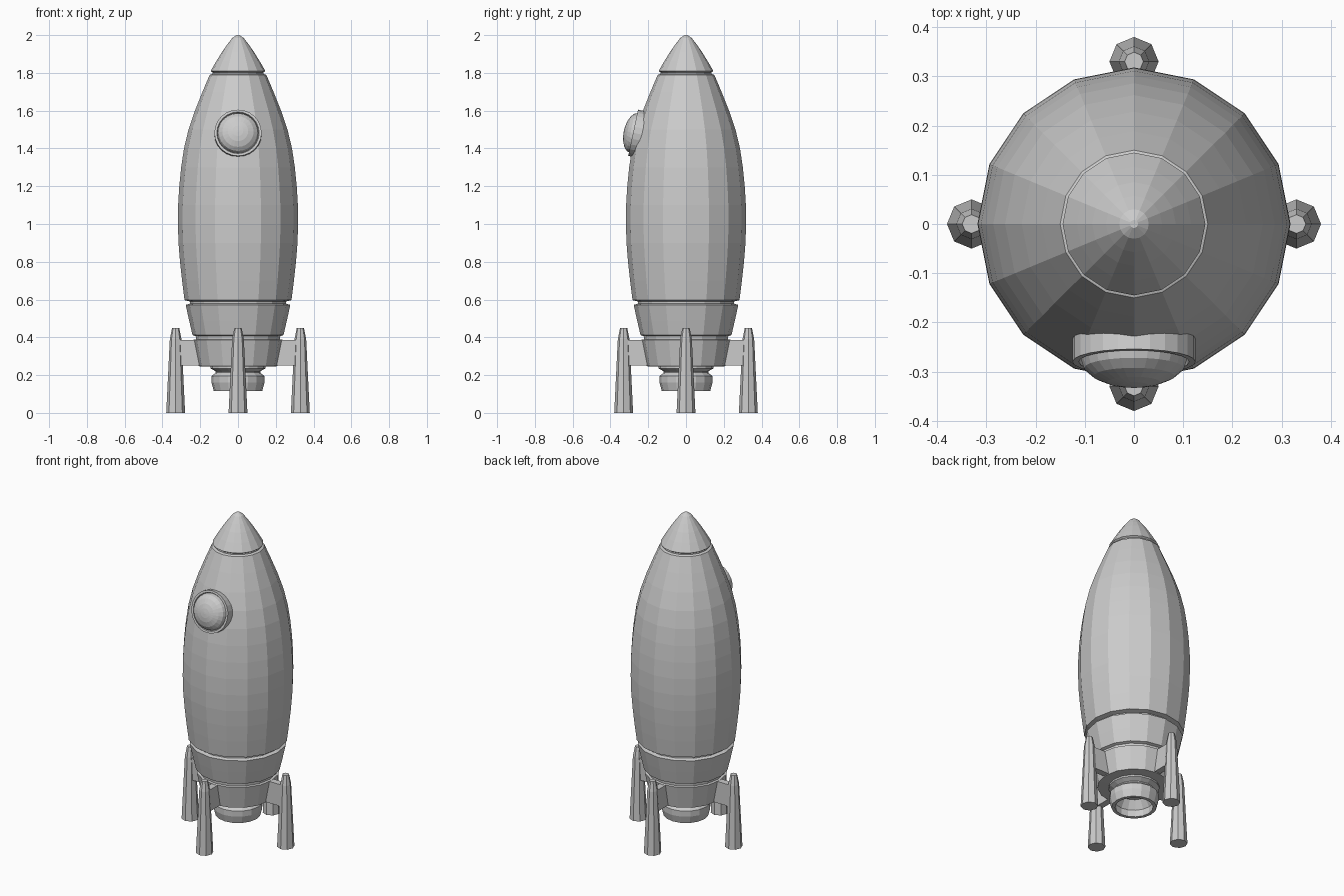
import bpy, bmesh, math
from mathutils import Matrix

if "Cube" in bpy.data.objects:
    bpy.data.objects.remove(bpy.data.objects["Cube"])

grey = bpy.data.materials.new("light grey")
grey.diffuse_color = (0.6, 0.6, 0.6, 1)
grey.use_nodes = True
grey.node_tree.nodes["Principled BSDF"].inputs["Base Color"].default_value = grey.diffuse_color


def finish(name, bm, matrix=None):
    bmesh.ops.remove_doubles(bm, verts=bm.verts, dist=1e-5)
    bmesh.ops.recalc_face_normals(bm, faces=bm.faces)
    if matrix is not None:
        bm.transform(matrix)
    me = bpy.data.meshes.new(name)
    bm.to_mesh(me)
    bm.free()
    me.materials.append(grey)
    ob = bpy.data.objects.new(name, me)
    bpy.context.scene.collection.objects.link(ob)
    return ob


def lathe(name, profile, sides, matrix=None):
    """Turn (radius, z) points around z; both ends are capped."""
    bm = bmesh.new()
    rings = []
    for r, z in profile:
        rings.append([bm.verts.new((r * math.cos(2 * math.pi * i / sides),
                                    r * math.sin(2 * math.pi * i / sides), z))
                      for i in range(sides)])
    for a, b in zip(rings, rings[1:]):
        for i in range(sides):
            j = (i + 1) % sides
            bm.faces.new((a[i], a[j], b[j], b[i]))
    bm.faces.new(rings[0])
    bm.faces.new(rings[-1])
    return finish(name, bm, matrix)


# Hull: main shell
lathe("hull", [(0.255, 0.575), (0.255, 0.59), (0.283, 0.597), (0.296, 0.70),
               (0.307, 0.80), (0.315, 0.90), (0.318, 1.00), (0.317, 1.10),
               (0.311, 1.20), (0.301, 1.30), (0.286, 1.40), (0.262, 1.50),
               (0.228, 1.60), (0.188, 1.70), (0.150, 1.79), (0.135, 1.795),
               (0.135, 1.81)], 16)

# Nose cone
lathe("nose_cone", [(0.13, 1.80), (0.145, 1.81), (0.116, 1.86), (0.085, 1.91),
                    (0.057, 1.95), (0.030, 1.985), (0.008, 2.0)], 16)

# Lower hull bands separated by grooves
lathe("upper_skirt", [(0.22, 0.405), (0.241, 0.412), (0.259, 0.49),
                      (0.277, 0.572), (0.255, 0.578)], 16)
lathe("skirt_core", [(0.20, 0.37), (0.222, 0.385), (0.225, 0.42)], 16)
lathe("lower_skirt", [(0.13, 0.245), (0.208, 0.247), (0.236, 0.387),
                      (0.21, 0.392)], 16)

# Engine nozzle, hollow at the bottom
lathe("nozzle", [(0.145, 0.25), (0.145, 0.235), (0.118, 0.22), (0.118, 0.213),
                 (0.140, 0.195), (0.140, 0.16), (0.128, 0.115),
                 (0.108, 0.115), (0.112, 0.16), (0.08, 0.21)], 16)

# Four landing legs with struts
for k in range(4):
    turn = Matrix.Rotation(k * math.pi / 2, 4, 'Z')
    lathe(f"leg_{k + 1}", [(0.05, 0), (0.031, 0.39), (0.019, 0.45)], 8,
          turn @ Matrix.Translation((0.33, 0, 0)))
    bm = bmesh.new()
    bmesh.ops.create_cube(bm, size=1)
    bmesh.ops.scale(bm, vec=(0.14, 0.04, 0.135), verts=bm.verts)
    bmesh.ops.translate(bm, vec=(0.26, 0, 0.318), verts=bm.verts)
    finish(f"strut_{k + 1}", bm, turn)

# Porthole: tilted ring and domed glass
place = (Matrix.Translation((0, -0.280, 1.483))
         @ Matrix.Rotation(math.radians(78), 4, 'X'))
lathe("porthole_ring", [(0.125, -0.06), (0.125, 0), (0.112, 0),
                        (0.108, -0.012)], 24, place)
dome = [(0.108 * math.cos(a), -0.006 + 0.056 * math.sin(a))
        for a in (math.radians(d) for d in (0, 20, 40, 60, 75, 87))]
lathe("porthole_glass", dome, 24, place)
